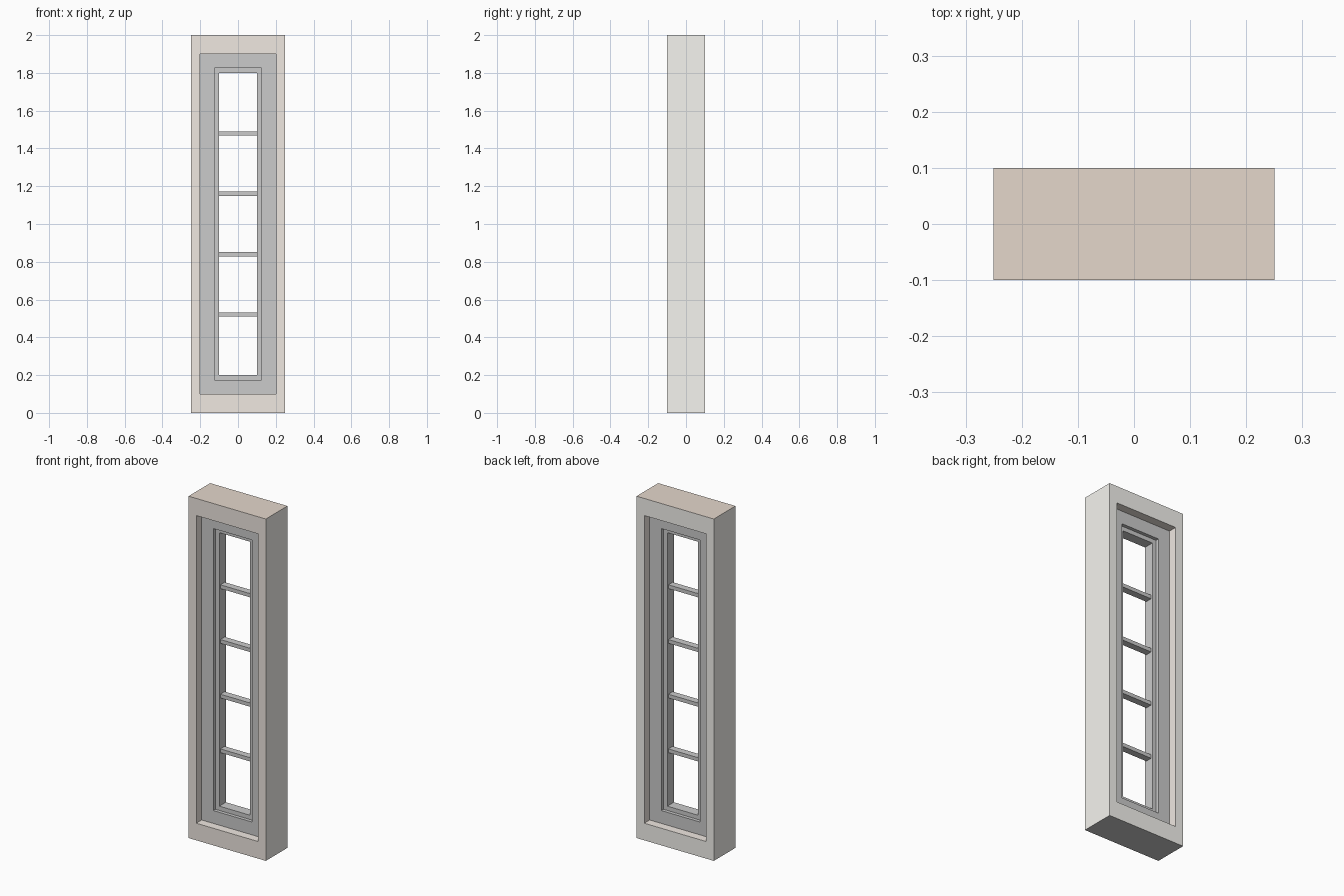
import bpy, bmesh

if "Cube" in bpy.data.objects:
    bpy.data.objects.remove(bpy.data.objects["Cube"])

def material(name, color):
    m = bpy.data.materials.new(name)
    m.diffuse_color = color
    m.use_nodes = True
    m.node_tree.nodes["Principled BSDF"].inputs["Base Color"].default_value = m.diffuse_color
    return m

def ring(name, outer, inner, half_depth):
    """Rectangular frame; outer and inner are (half_width, z_bottom, z_top)."""
    bm = bmesh.new()
    def loop(rect, y):
        w, lo, hi = rect
        return [bm.verts.new((x, y, z)) for x, z in ((-w, lo), (w, lo), (w, hi), (-w, hi))]
    fo, fi = loop(outer, -half_depth), loop(inner, -half_depth)
    bo, bi = loop(outer, half_depth), loop(inner, half_depth)
    for a, b in ((fo, fi), (fi, bi), (bi, bo), (bo, fo)):
        for i in range(4):
            j = (i + 1) % 4
            bm.faces.new((a[i], a[j], b[j], b[i]))
    bmesh.ops.recalc_face_normals(bm, faces=bm.faces)
    mesh = bpy.data.meshes.new(name)
    bm.to_mesh(mesh)
    bm.free()
    obj = bpy.data.objects.new(name, mesh)
    bpy.context.collection.objects.link(obj)
    return obj

# Wall surround: plaster outside and back, brown front, top and reveals
wall = ring("wall_surround", (0.25, 0, 2), (0.2, 0.1, 1.9), 0.1)
wall.data.materials.append(material("plaster", (0.92, 0.91, 0.87, 1)))
wall.data.materials.append(material("brown_facing", (0.87, 0.81, 0.755, 1)))
wall.data.materials.append(material("brown_top", (0.78, 0.68, 0.60, 1)))
wall.data.materials.append(material("grey_base", (0.8, 0.8, 0.8, 1)))
for p in wall.data.polygons:
    c, n = p.center, p.normal
    if c.z > 1.99 and n.z > 0.5:
        p.material_index = 2
    elif c.z < 0.01 and n.z < -0.5:
        p.material_index = 3
    elif n.y < -0.5 or (abs(n.y) < 0.5 and abs(c.x) < 0.24):
        p.material_index = 1

# Window frame and stepped sash
ring("window_frame", (0.2, 0.1, 1.9), (0.125, 0.175, 1.825), 0.05)
ring("window_sash", (0.125, 0.175, 1.825), (0.1, 0.2, 1.8), 0.03)

# Horizontal glazing bars
for i in range(1, 5):
    bpy.ops.mesh.primitive_cube_add(size=1, location=(0, 0, 0.2 + 0.32 * i))
    bar = bpy.context.object
    bar.name = f"glazing_bar_{i}"
    bar.scale = (0.2, 0.04, 0.022)
